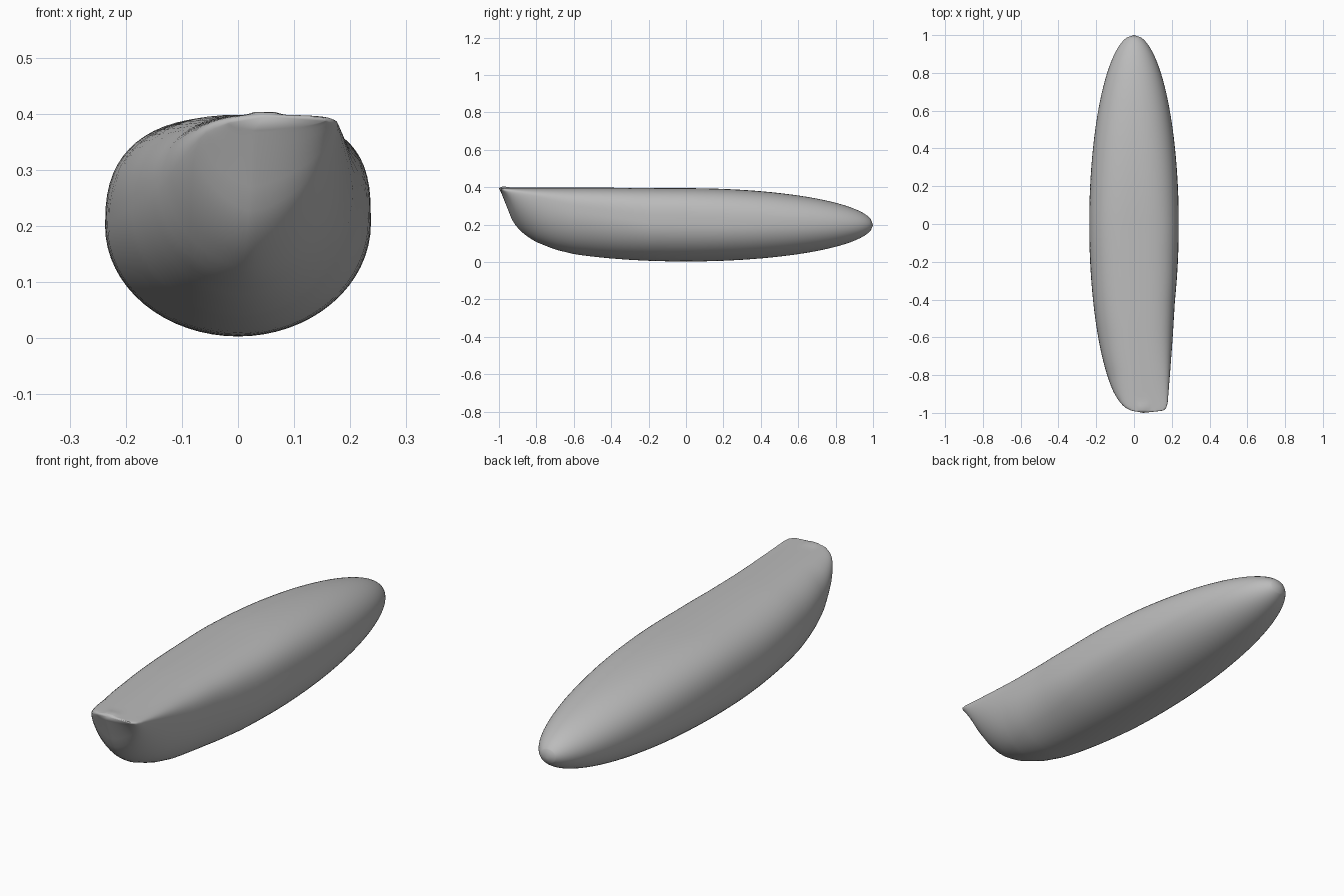
import bpy, bmesh
from math import sin, cos, pi, sqrt, exp

cube = bpy.data.objects.get("Cube")
if cube:
    bpy.data.objects.remove(cube)

SIDES, RINGS = 64, 56


def blend(y, *points):
    """Linear lookup through (y, value) pairs."""
    if y <= points[0][0]:
        return points[0][1]
    for (a, va), (b, vb) in zip(points, points[1:]):
        if y <= b:
            return va + (vb - va) * (y - a) / (b - a)
    return points[-1][1]


def power(v, n):
    return abs(v) ** (2 / n) * (1 if v >= 0 else -1)


def section(y):
    """One closed cross-section: rounded hull with a flat, lipped front deck."""
    r = sqrt(max(0, 1 - y * y))
    mid = blend(y, (-.99, .03), (-.8, .015), (-.5, 0))
    left = .237 * r if y > -.9 else blend(y, (-.988, .015), (-.97, .05), (-.94, .078), (-.9, .103))
    right = .237 * r if y > -.4 else blend(
        y, (-.988, .155), (-.975, .17), (-.95, .178), (-.8, .19), (-.6, .205), (-.4, .217))
    top = .2 + .195 * r if y > 0 else .395 + .003 * min(1, -y * 2)
    low = .2 - .197 * r if y > -.6 else blend(
        y, (-.988, .37), (-.96, .3), (-.93, .225), (-.9, .18), (-.85, .137),
        (-.8, .107), (-.7, .067), (-.6, .043))
    wide_r = blend(y, (-.988, .388), (-.9, .365), (-.8, .335), (-.6, .27), (-.2, .21), (.2, .2))
    wide_l = blend(y, (-.988, .385), (-.9, .325), (-.8, .27), (-.6, .23), (-.2, .2))
    n_top_r = blend(y, (-.8, 3.4), (0, 3.0), (.5, 2.4), (.9, 2))
    n_top_l = blend(y, (-.9, 2.2), (0, 2.6), (.5, 2.3), (.9, 2))
    n_low = blend(y, (-.988, 1.4), (-.9, 1.6), (-.75, 2))
    ring = []
    for i in range(SIDES):
        a = 2 * pi * i / SIDES
        c, s = cos(a), sin(a)
        n = n_low if s < 0 else (n_top_r if c > 0 else n_top_l)
        x = mid + power(c, n) * (right - mid if c > 0 else left + mid)
        wide = wide_r if c > 0 else wide_l
        z = wide + power(s, n) * (top - wide if s > 0 else wide - low)
        # small raised nub on the front lip
        if s > 0:
            z += .012 * s * exp(-((x - .047) / .02) ** 2 - ((y + .97) / .025) ** 2)
        ring.append((x, y, z))
    return ring


# Hull lofted through the sections, closed with a fan at each end
bm = bmesh.new()
loops = []
for k in range(RINGS):
    y = -.988 * cos(pi * k / (RINGS - 1))
    loops.append([bm.verts.new(p) for p in section(y)])
for a, b in zip(loops, loops[1:]):
    for i in range(SIDES):
        j = (i + 1) % SIDES
        bm.faces.new((a[i], a[j], b[j], b[i]))
for loop, tip in ((loops[0], (.05, -1, .395)), (loops[-1], (0, 1, .197))):
    v = bm.verts.new(tip)
    for i in range(SIDES):
        bm.faces.new((loop[i], v, loop[(i + 1) % SIDES]))
bmesh.ops.recalc_face_normals(bm, faces=bm.faces)

mesh = bpy.data.meshes.new("hull")
bm.to_mesh(mesh)
bm.free()
hull = bpy.data.objects.new("hull", mesh)
bpy.context.collection.objects.link(hull)

# Single plain grey
grey = bpy.data.materials.new("plain grey")
grey.use_nodes = True
colour = (.5, .5, .5, 1)
grey.diffuse_color = colour
grey.node_tree.nodes["Principled BSDF"].inputs["Base Color"].default_value = colour
mesh.materials.append(grey)

bpy.ops.object.select_all(action="DESELECT")
hull.select_set(True)
bpy.context.view_layer.objects.active = hull
bpy.ops.object.shade_smooth_by_angle(angle=.9)
